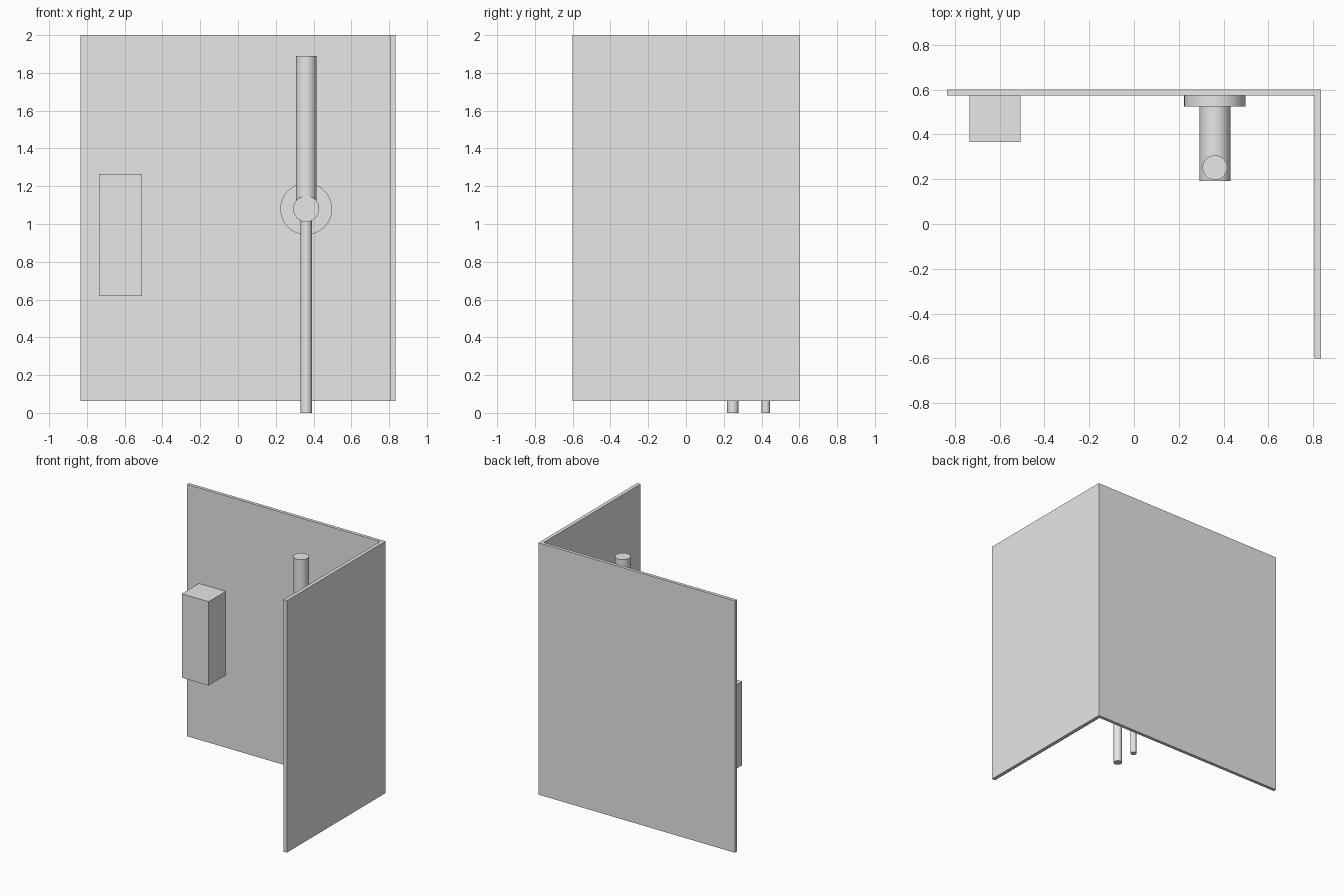
import bpy
import math
from mathutils import Vector

cube = bpy.data.objects.get("Cube")
if cube:
    bpy.data.objects.remove(cube, do_unlink=True)

grey = bpy.data.materials.new("light grey")
grey.use_nodes = True
colour = (0.8, 0.8, 0.8, 1)
grey.diffuse_color = colour
grey.node_tree.nodes["Principled BSDF"].inputs["Base Color"].default_value = colour


def box(name, low, high):
    low, high = Vector(low), Vector(high)
    bpy.ops.mesh.primitive_cube_add(size=1, location=(low + high) / 2)
    obj = bpy.context.object
    obj.name = name
    obj.scale = high - low
    bpy.ops.object.transform_apply(location=False, rotation=False, scale=True)
    obj.data.materials.append(grey)


def rod(name, start, end, radius):
    start, end = Vector(start), Vector(end)
    axis = end - start
    bpy.ops.mesh.primitive_cylinder_add(
        vertices=48, radius=radius, depth=axis.length, location=(start + end) / 2)
    obj = bpy.context.object
    obj.name = name
    obj.rotation_euler = axis.to_track_quat("Z", "Y").to_euler()
    obj.data.materials.append(grey)
    bpy.ops.object.shade_smooth_by_angle(angle=math.radians(30))


# Corner walls
BOTTOM, TOP, INNER_Y = 0.063, 2.0, 0.575
box("back_wall", (-0.835, INNER_Y, BOTTOM), (0.835, 0.6, TOP))
box("side_wall", (0.807, -0.6, BOTTOM), (0.835, INNER_Y, TOP))

# Box mounted on the back wall
box("wall_box", (-0.735, 0.367, 0.62), (-0.507, INNER_Y, 1.265))

# Round flange and horizontal body
X, HUB_Z = 0.361, 1.08
rod("wall_flange", (X, INNER_Y, HUB_Z), (X, 0.525, HUB_Z), 0.137)
rod("horizontal_body", (X, 0.525, HUB_Z), (X, 0.193, HUB_Z), 0.069)

# Upright rod above, two pipes below
rod("upper_rod", (X, 0.252, HUB_Z), (X, 0.252, 1.89), 0.055)
rod("front_pipe", (X, 0.248, 0), (X, 0.248, HUB_Z), 0.03)
rod("rear_pipe", (X, 0.423, 0), (X, 0.423, HUB_Z), 0.022)
